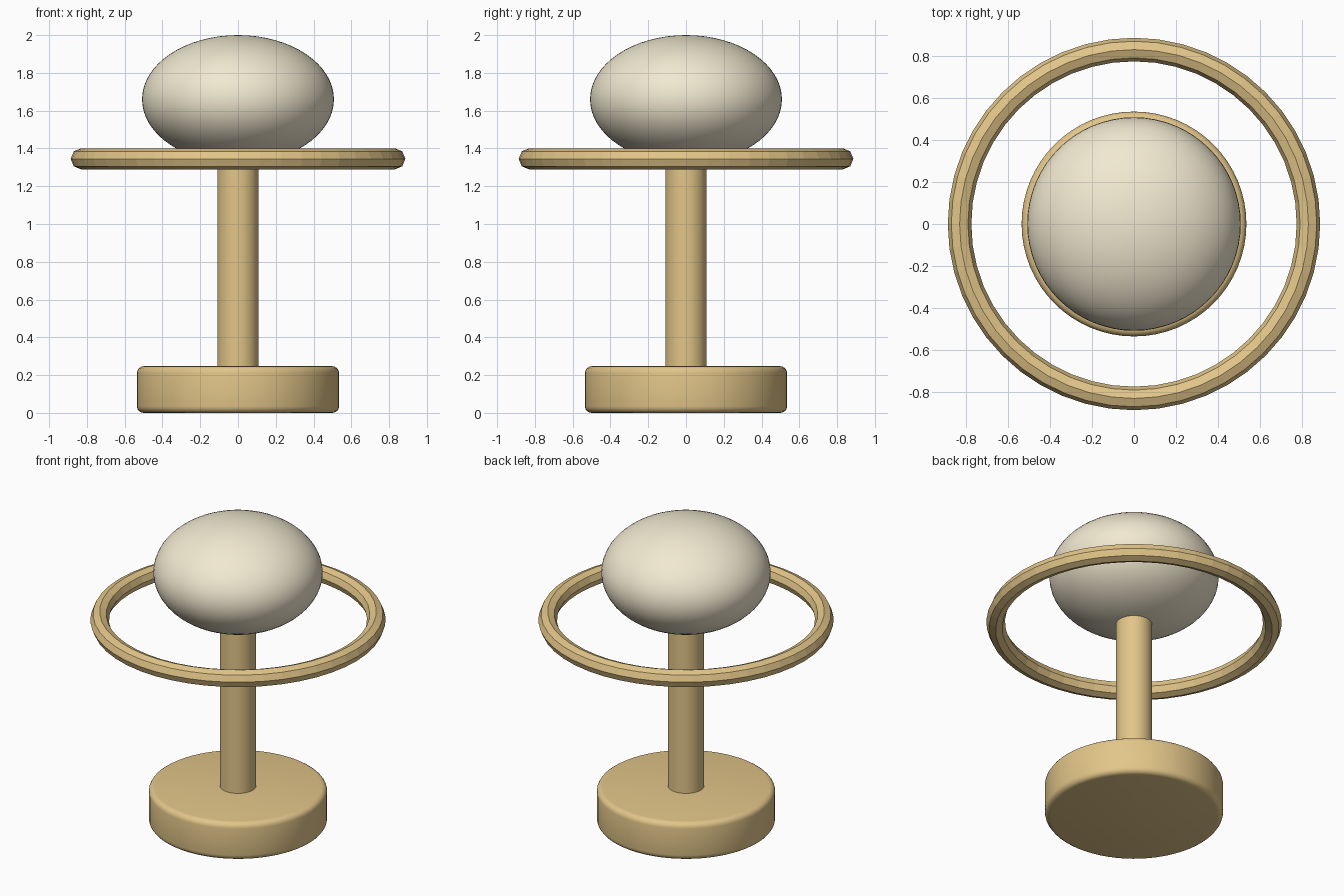
import bpy, math

if "Cube" in bpy.data.objects:
    bpy.data.objects.remove(bpy.data.objects["Cube"])


def material(name, rgb):
    m = bpy.data.materials.new(name)
    m.diffuse_color = (*rgb, 1)
    m.use_nodes = True
    m.node_tree.nodes["Principled BSDF"].inputs["Base Color"].default_value = m.diffuse_color
    return m


brass = material("brass", (0.76, 0.56, 0.25))
glass = material("opal_glass", (0.88, 0.81, 0.63))


def finish(name, mat, smooth=True):
    ob = bpy.context.object
    ob.name = name
    ob.data.materials.append(mat)
    if smooth:
        bpy.ops.object.shade_smooth_by_angle(angle=math.radians(35))
    return ob


def cylinder(name, radius, z0, z1, mat, bevel=0):
    bpy.ops.mesh.primitive_cylinder_add(vertices=64, radius=radius, depth=z1 - z0,
                                        location=(0, 0, (z0 + z1) / 2))
    ob = bpy.context.object
    if bevel:
        mod = ob.modifiers.new("rounded_rims", 'BEVEL')
        mod.width, mod.segments = bevel, 4
        mod.limit_method = 'ANGLE'
        bpy.ops.object.modifier_apply(modifier=mod.name)
    return finish(name, mat)


# weighted foot and stem
cylinder("base", 0.535, 0, 0.247, brass, bevel=0.035)
cylinder("stem", 0.109, 0.24, 1.35, brass)

# flattened globe shade
bpy.ops.mesh.primitive_uv_sphere_add(segments=64, ring_count=32, radius=1,
                                     location=(0, 0, 1.66))
bpy.context.object.scale = (0.508, 0.508, 0.34)
bpy.ops.object.transform_apply(location=False, rotation=False, scale=True)
finish("globe_shade", glass)

# floating eight-sided ring
bpy.ops.mesh.primitive_torus_add(major_segments=48, minor_segments=8,
                                 major_radius=0.83, minor_radius=0.056,
                                 location=(0, 0, 1.345))
finish("ring", brass, smooth=False)
